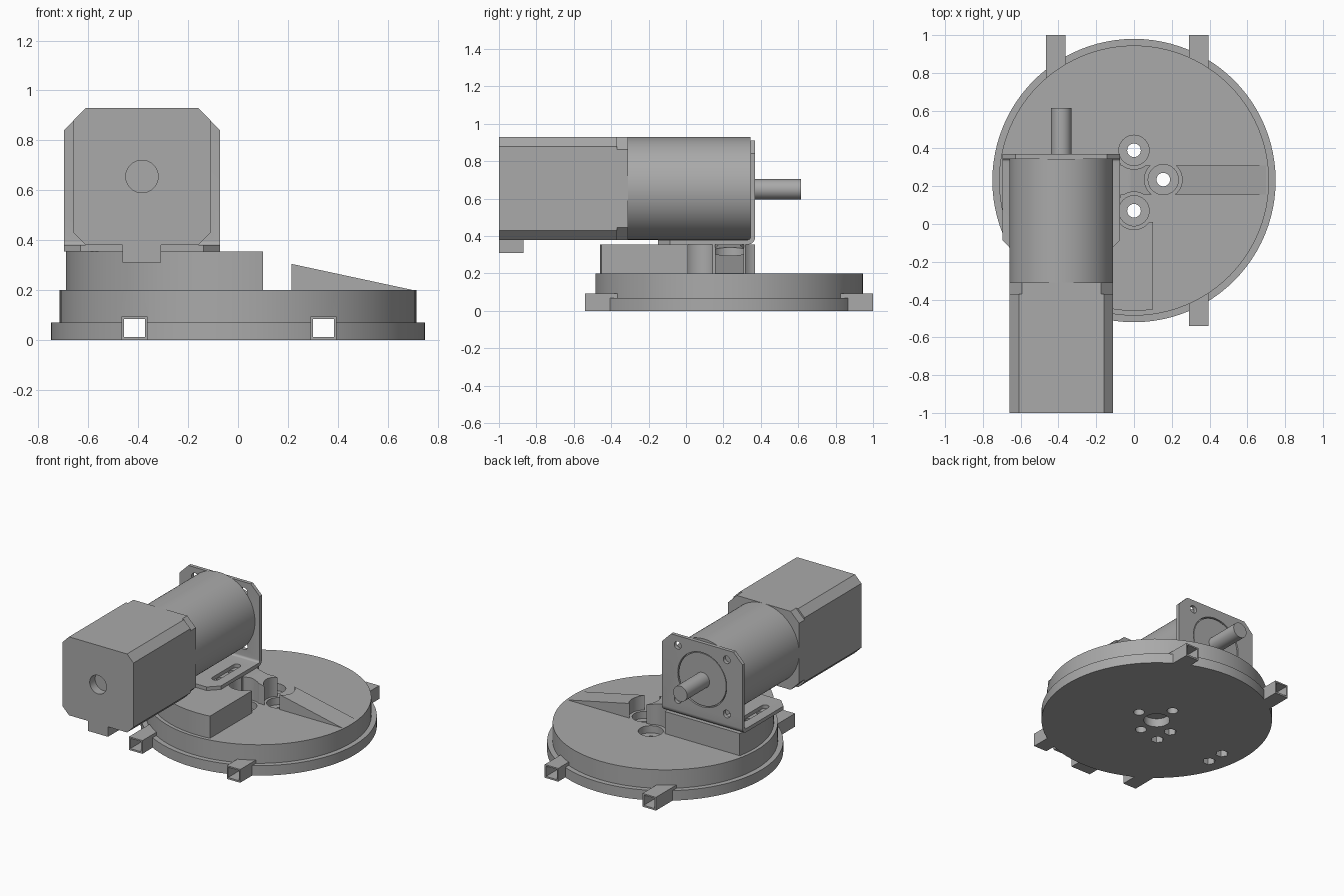
import bpy, bmesh, math
from mathutils import Vector

cube = bpy.data.objects.get("Cube")
if cube:
    bpy.data.objects.remove(cube, do_unlink=True)

grey = bpy.data.materials.new("machined_grey")
grey.use_nodes = True
grey.diffuse_color = (0.4, 0.4, 0.4, 1)
grey.node_tree.nodes["Principled BSDF"].inputs["Base Color"].default_value = (0.4, 0.4, 0.4, 1)

AXES = {
    "X": lambda a, b, c: Vector((c, a, b)),
    "Y": lambda a, b, c: Vector((a, c, b)),
    "Z": lambda a, b, c: Vector((a, b, c)),
}


def prism(name, outline, axis, low, high):
    """Extrude a 2D outline along an axis."""
    bm = bmesh.new()
    place = AXES[axis]
    face = bm.faces.new([bm.verts.new(place(a, b, low)) for a, b in outline])
    grown = bmesh.ops.extrude_face_region(bm, geom=[face])["geom"]
    top = [v for v in grown if isinstance(v, bmesh.types.BMVert)]
    bmesh.ops.translate(bm, verts=top, vec=place(0, 0, high - low))
    bmesh.ops.recalc_face_normals(bm, faces=bm.faces)
    mesh = bpy.data.meshes.new(name)
    bm.to_mesh(mesh)
    bm.free()
    mesh.materials.append(grey)
    obj = bpy.data.objects.new(name, mesh)
    bpy.context.collection.objects.link(obj)
    return obj


def arc(a, b, r, start, end, steps):
    angles = [math.radians(start + (end - start) * i / steps) for i in range(steps + 1)]
    return [(a + r * math.cos(t), b + r * math.sin(t)) for t in angles]


def rod(name, a, b, r, axis, low, high, sides=48):
    return prism(name, arc(a, b, r, 0, 360, sides)[:-1], axis, low, high)


def rect(a0, a1, b0, b1):
    return [(a0, b0), (a1, b0), (a1, b1), (a0, b1)]


def octagon(a0, a1, b0, b1, c):
    return [(a0 + c, b0), (a1 - c, b0), (a1, b0 + c), (a1, b1 - c),
            (a1 - c, b1), (a0 + c, b1), (a0, b1 - c), (a0, b0 + c)]


def combine(obj, tool, operation="DIFFERENCE"):
    mod = obj.modifiers.new("combine", "BOOLEAN")
    mod.operation = operation
    mod.solver = "EXACT"
    mod.object = tool
    bpy.context.view_layer.objects.active = obj
    bpy.ops.object.modifier_apply(modifier=mod.name)
    bpy.data.objects.remove(tool, do_unlink=True)


def bore(objects, x, y, r, low, high, sides=32):
    for obj in objects:
        combine(obj, rod("cutter", x, y, r, "Z", low, high, sides))


CY = 0.23                # turntable centre
MX, MZ = -0.385, 0.655   # motor axis
SCREWS = [(0, 0.07), (0, 0.39), (0.155, 0.235)]
BOLTS = [(MX + s * 0.22, y) for s in (-1, 1) for y in (0.04, 0.17)]

# Stepped round base with two square tubes running through it
base = rod("base_disk", 0, CY, 0.75, "Z", 0, 0.07, 96)
combine(base, rod("step", 0, CY, 0.715, "Z", 0.03, 0.2, 96), "UNION")
for x in (-0.415, 0.343):
    combine(base, prism("tube", rect(x - 0.052, x + 0.052, 0, 0.093), "Y", -0.54, 1.0), "UNION")
for x in (-0.415, 0.343):
    combine(base, prism("channel", rect(x - 0.042, x + 0.042, 0.012, 0.083), "Y", -0.7, 1.2))

# Mounting block, trimmed to the round base
block = prism("mounting_block",
              [(-0.8, -0.6), (0.1, -0.6), (0.1, 0.01), (-0.07, 0.01), (-0.07, 0.37), (-0.8, 0.37)],
              "Z", 0.19, 0.355)
combine(block, rod("trim", 0, CY, 0.69, "Z", 0, 0.6, 96), "INTERSECT")

# Sloping ramp
ramp = prism("ramp", [(-0.07, 0.19), (-0.07, 0.355), (-0.02, 0.355), (0.7, 0.2), (0.7, 0.19)],
             "Y", 0.155, 0.31)

# Clearance, counterbores and through holes for the screws
for x, y in SCREWS:
    bore([block, ramp], x, y, 0.1, 0.1, 0.6, 48)
    bore([base], x, y, 0.08, 0.15, 0.3, 48)
    bore([base], x, y, 0.036, -0.1, 0.3)

# Bolt holes with hexagonal nut pockets, and the central pocket underneath
for x, y in BOLTS:
    bore([base], x, y, 0.042, -0.1, 0.09, 6)
    bore([base, block], x, y, 0.025, -0.1, 0.5)
bore([base], 0, CY, 0.085, -0.1, 0.06, 48)

# Bent bracket: foot and upright plate from one rounded profile
profile = ([(-0.15, 0.355)] + arc(0.33, 0.395, 0.04, -90, 0, 8) + [(0.37, 0.912), (0.345, 0.912)]
           + arc(0.33, 0.395, 0.015, 0, -90, 6) + [(-0.15, 0.38)])
bracket = prism("motor_bracket", profile, "X", -0.697, -0.073)
face = octagon(-0.697, -0.073, 0.2, 0.912, 0.07)
combine(bracket, prism("trim", face, "Y", -0.5, 0.6), "INTERSECT")
foot = octagon(-0.697, -0.073, -0.15, 0.6, 0.065)
combine(bracket, prism("trim", foot, "Z", 0.2, 1.2), "INTERSECT")
for side in (-1, 1):
    x = MX + side * 0.22
    slot = arc(x, 0.22, 0.026, 0, 180, 12) + arc(x, -0.01, 0.026, 180, 360, 12)
    combine(bracket, prism("slot", slot, "Z", 0.3, 0.42))
    for up in (-1, 1):
        combine(bracket, rod("hole", MX + side * 0.19, MZ + up * 0.19, 0.027, "Y", 0.3, 0.4, 24))
combine(bracket, rod("pilot_hole", MX, MZ, 0.19, "Y", 0.3, 0.4, 48))

# Gearbox, pilot boss and output shaft
gearbox = rod("gearbox", MX, MZ, 0.275, "Y", -0.31, 0.345, 96)
boss = rod("pilot_boss", MX, MZ, 0.183, "Y", 0.34, 0.366)
shaft = rod("output_shaft", MX, MZ - 0.005, 0.054, "Y", 0.36, 0.615)

# Motor body, flange, rear recess and connector
motor = prism("motor_body", octagon(-0.66, -0.11, 0.38, 0.93, 0.05), "Y", -1.0, -0.37)
flange = prism("motor_flange", octagon(-0.66, -0.11, 0.38, 0.93, 0.066), "Y", -0.37, -0.31)
combine(motor, rod("recess", MX, MZ, 0.065, "Y", -1.1, -0.94))
connector = prism("connector", rect(-0.463, -0.308, 0.31, 0.39), "Y", -1.0, -0.87)

# Smooth the round surfaces, keep edges crisp
bpy.ops.object.select_all(action="DESELECT")
for obj in (base, block, ramp, bracket, gearbox, boss, shaft, motor, flange, connector):
    obj.select_set(True)
    bpy.context.view_layer.objects.active = obj
bpy.ops.object.shade_smooth_by_angle(angle=math.radians(30))
